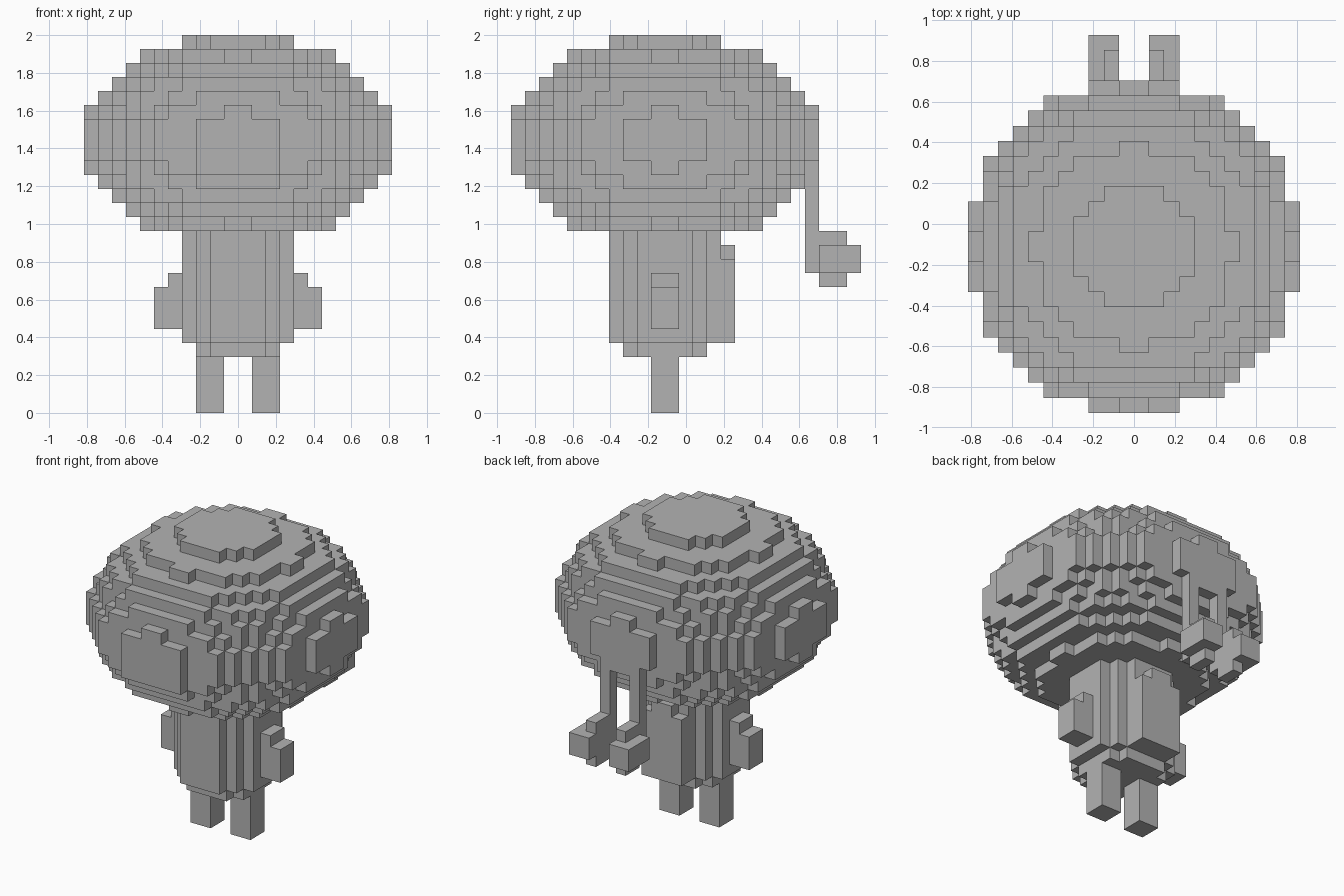
import bpy
import bmesh
from mathutils import Vector

V = 2 / 27       # edge of one block
Y_SHIFT = -1.5   # the head and body axis sits forward of the centre

cube = bpy.data.objects.get("Cube")
if cube:
    bpy.data.objects.remove(cube, do_unlink=True)

grey = bpy.data.materials.new("plain grey")
grey.use_nodes = True
colour = (0.45, 0.45, 0.45, 1)
grey.diffuse_color = colour
grey.node_tree.nodes["Principled BSDF"].inputs["Base Color"].default_value = colour


def box(x0, x1, y0, y1, z0, z1):
    """Set of unit blocks filling a box."""
    return {(x, y, z) for x in range(x0, x1) for y in range(y0, y1) for z in range(z0, z1)}


def disc(r2, z0, z1):
    """Set of unit blocks filling a stepped round slab of squared radius r2."""
    return {(x, y, z) for x in range(-12, 12) for y in range(-12, 12) for z in range(z0, z1)
            if (x + 0.5) ** 2 + (y + 0.5) ** 2 <= r2}


def mirrored(blocks):
    return {(-1 - x, y, z) for x, y, z in blocks}


def build(name, blocks):
    """Mesh the outer skin of a set of blocks."""
    bm = bmesh.new()
    corners = {}

    def corner(p):
        key = tuple(p)
        if key not in corners:
            corners[key] = bm.verts.new(((p[0]) * V, (p[1] + Y_SHIFT) * V, p[2] * V))
        return corners[key]

    for b in sorted(blocks):
        for axis in range(3):
            u, w = (axis + 1) % 3, (axis + 2) % 3
            for side in (0, 1):
                near = list(b)
                near[axis] += 1 if side else -1
                if tuple(near) in blocks:
                    continue
                loop = []
                for du, dw in ((0, 0), (1, 0), (1, 1), (0, 1)):
                    p = list(b)
                    p[axis] += side
                    p[u] += du
                    p[w] += dw
                    loop.append(corner(p))
                bm.faces.new(loop if side else loop[::-1])
    # merge coplanar squares into large flat faces
    bmesh.ops.dissolve_limit(bm, angle_limit=0.01, verts=bm.verts, edges=bm.edges)
    mesh = bpy.data.meshes.new(name)
    bm.to_mesh(mesh)
    bm.free()
    mesh.materials.append(grey)
    obj = bpy.data.objects.new(name, mesh)
    bpy.context.collection.objects.link(obj)
    return obj


# Head: stepped ellipsoid, squared radius per layer away from the middle
head = set()
for step, r2 in enumerate((121, 121, 111.5, 101.6, 86.6, 69, 43.5, 15.6)):
    head |= disc(r2, 19 + step, 20 + step)
    if step < 7:
        head |= disc(r2, 19 - step, 20 - step)
head |= box(-3, 3, -11, -10, 17, 21)   # square face panel
build("head", head)

# Body: stepped column with a narrower base
build("body", disc(15.6, 5, 13) | disc(8.6, 4, 5))

# Back plate with a narrow top
build("back_plate", box(-2, 2, 4, 5, 5, 11) | box(-1, 1, 4, 5, 11, 12))

# Paired parts, built on the left and mirrored
pairs = {
    "leg": box(1, 3, -1, 1, 0, 4),
    "arm": box(4, 6, -1, 1, 6, 9) | box(4, 5, -1, 1, 9, 10),
    "hanging_strand": box(1, 2, 10, 11, 10, 18),
    "strand_tip": box(1, 3, 11, 14, 10, 12) | box(1, 2, 11, 13, 9, 13),
}
for name, blocks in pairs.items():
    build("left_" + name, blocks)
    build("right_" + name, mirrored(blocks))
